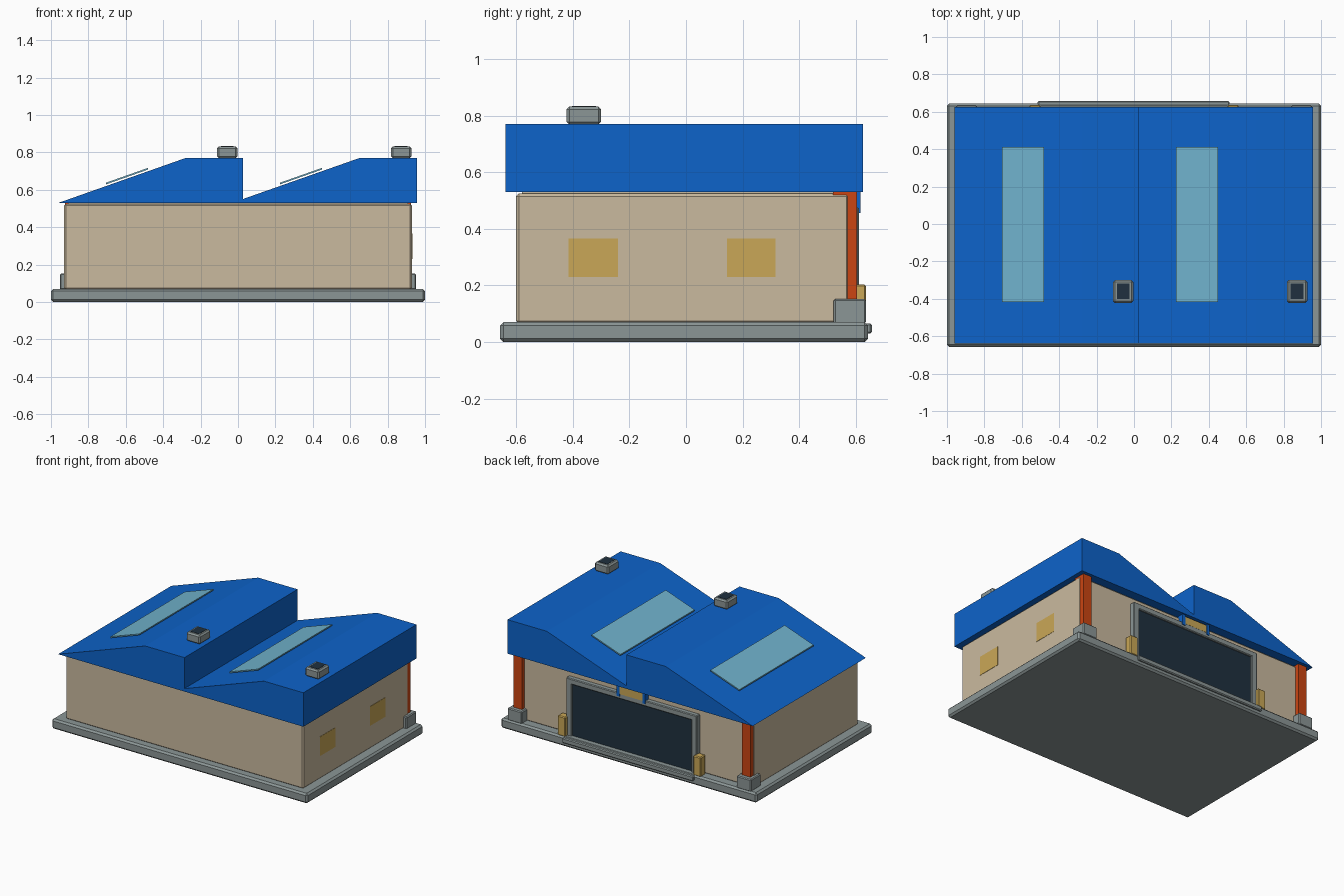
import bpy, bmesh, math

if "Cube" in bpy.data.objects:
    bpy.data.objects.remove(bpy.data.objects["Cube"])


def material(name, rgb):
    m = bpy.data.materials.new(name)
    m.diffuse_color = (*rgb, 1)
    m.use_nodes = True
    m.node_tree.nodes["Principled BSDF"].inputs["Base Color"].default_value = m.diffuse_color
    return m


BLUE = material("roof blue", (0.004, 0.125, 0.59))
TAN = material("wall tan", (0.59, 0.49, 0.345))
GREY = material("concrete grey", (0.26, 0.305, 0.305))
ORANGE = material("pillar orange", (0.60, 0.06, 0.006))
GOLD = material("warm gold", (0.59, 0.39, 0.095))
GLASS = material("skylight glass", (0.165, 0.45, 0.61))
DARK = material("dark panel", (0.014, 0.03, 0.05))


def make_object(name, bm, mat):
    bmesh.ops.recalc_face_normals(bm, faces=bm.faces)
    me = bpy.data.meshes.new(name)
    bm.to_mesh(me)
    bm.free()
    me.materials.append(mat)
    ob = bpy.data.objects.new(name, me)
    bpy.context.collection.objects.link(ob)
    return ob


def box(name, x, y, z, mat, bevel=0.0):
    """Box from (min, max) ranges, with an optional chamfer."""
    bm = bmesh.new()
    bmesh.ops.create_cube(bm, size=1)
    for v in bm.verts:
        for i, (lo, hi) in enumerate((x, y, z)):
            v.co[i] = lo if v.co[i] < 0 else hi
    if bevel:
        bmesh.ops.bevel(bm, geom=bm.edges[:], offset=bevel, segments=1,
                        affect='EDGES', profile=0.5)
    return make_object(name, bm, mat)


def extrude_profile(name, pts, y0, y1, mat):
    """Extrude an x-z outline along y."""
    bm = bmesh.new()
    f = bm.faces.new([bm.verts.new((x, y0, z)) for x, z in pts])
    out = bmesh.ops.extrude_face_region(bm, geom=[f])
    for v in out["geom"]:
        if isinstance(v, bmesh.types.BMVert):
            v.co.y = y1
    return make_object(name, bm, mat)


# base slab, walls and door sill
box("base_slab", (-1, 1), (-0.657, 0.643), (0, 0.07), GREY, 0.012)
box("walls", (-0.93, 0.93), (-0.6, 0.577), (0.065, 0.525), TAN, 0.01)
box("door_sill", (-0.515, 0.51), (0.56, 0.657), (0.03, 0.066), GREY, 0.006)

# sawtooth roof
extrude_profile("sawtooth_roof",
                [(-0.96, 0.53), (-0.28, 0.77), (0.028, 0.77), (0.028, 0.551),
                 (0.65, 0.77), (0.958, 0.77), (0.958, 0.53)],
                -0.638, 0.626, BLUE)
box("roof_seat", (-0.91, 0.91), (-0.58, 0.56), (0.52, 0.535), TAN)

# skylights and roof vents, one per tooth
slope = 0.24 / 0.68
for i, dx in enumerate((0, 0.93)):
    xa, xb = -0.705, -0.48
    za, zb = [0.53 + (x + 0.96) * slope for x in (xa, xb)]
    extrude_profile(f"skylight_{i}",
                    [(xa + dx, za + 0.009), (xb + dx, zb + 0.009),
                     (xb + dx, zb + 0.018), (xa + dx, za + 0.018)],
                    -0.417, 0.412, GLASS)
    box(f"roof_vent_{i}", (-0.112 + dx, -0.003 + dx), (-0.422, -0.3),
        (0.768, 0.832), GREY, 0.01)
    box(f"vent_opening_{i}", (-0.092 + dx, -0.023 + dx), (-0.402, -0.318),
        (0.828, 0.834), DARK)

# corner pillars, footings and bollards at the loading side
for side, s in (("right", 1), ("left", -1)):
    def mx(a, b):
        return tuple(sorted((a * s, b * s)))
    box(f"pillar_{side}", mx(0.86, 0.926), (0.52, 0.604), (0.14, 0.53), ORANGE)
    box(f"pillar_footing_{side}", mx(0.84, 0.952), (0.522, 0.636),
        (0.065, 0.152), GREY, 0.006)
    box(f"bollard_{side}", mx(0.5, 0.56), (0.58, 0.636), (0.065, 0.204), GOLD, 0.006)
    box(f"door_jamb_{side}", mx(0.468, 0.512), (0.57, 0.611), (0.06, 0.474), GREY, 0.005)
    box(f"sign_bracket_{side}", mx(0.09, 0.112), (0.57, 0.616), (0.455, 0.531), BLUE)

# loading door, lintel and sign panel
box("loading_door", (-0.475, 0.475), (0.57, 0.598), (0.06, 0.445), DARK)
box("door_lintel", (-0.512, 0.512), (0.57, 0.611), (0.436, 0.476), GREY, 0.005)
box("sign_panel", (-0.095, 0.095), (0.57, 0.612), (0.47, 0.522), GOLD)

# painted windows on the right wall
for i, (y0, y1) in enumerate(((-0.415, -0.24), (0.145, 0.317))):
    box(f"side_window_{i}", (0.926, 0.932), (y0, y1), (0.23, 0.366), GOLD)
